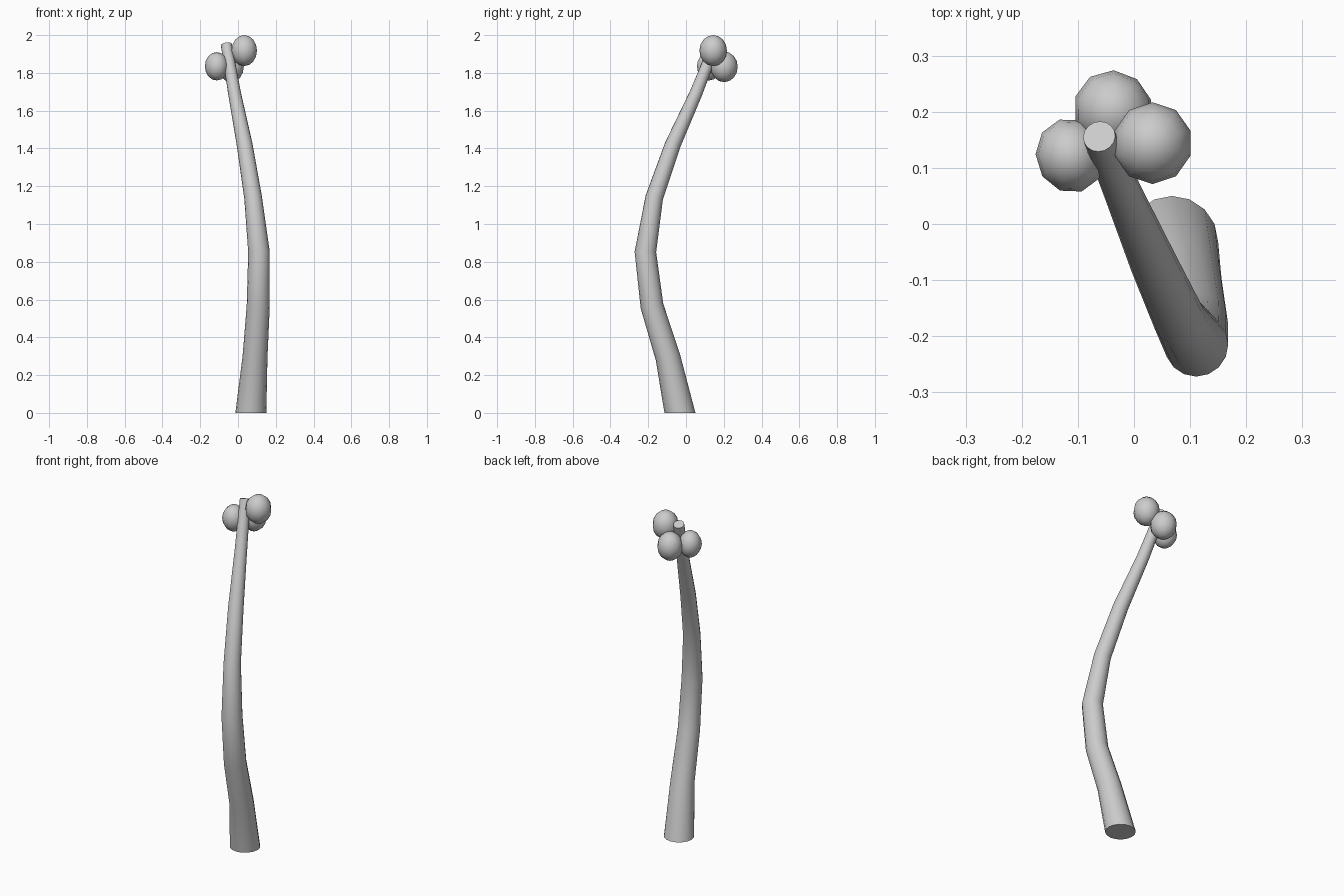
import bpy, bmesh, math
from mathutils import Vector

if "Cube" in bpy.data.objects:
    bpy.data.objects.remove(bpy.data.objects["Cube"])


def finish(name, bm, angle):
    bmesh.ops.recalc_face_normals(bm, faces=bm.faces)
    mesh = bpy.data.meshes.new(name)
    bm.to_mesh(mesh)
    bm.free()
    obj = bpy.data.objects.new(name, mesh)
    bpy.context.collection.objects.link(obj)
    bpy.ops.object.select_all(action='DESELECT')
    obj.select_set(True)
    bpy.context.view_layer.objects.active = obj
    bpy.ops.object.shade_smooth_by_angle(angle=math.radians(angle))
    return obj


# Bent trunk: centre x, y, z and radius of each ring
path = [
    (0.068, -0.032, 0.0, 0.082),
    (0.090, -0.096, 0.295, 0.066),
    (0.107, -0.180, 0.565, 0.061),
    (0.111, -0.215, 0.852, 0.057),
    (0.080, -0.168, 1.140, 0.047),
    (0.035, -0.070, 1.420, 0.042),
    (-0.018, 0.052, 1.690, 0.034),
    (-0.062, 0.156, 1.950, 0.029),
]
SIDES = 16
points = [Vector(p[:3]) for p in path]
bm = bmesh.new()
rings = []
for i, p in enumerate(points):
    # The base ring lies flat, the others follow the bend
    if i == 0:
        tangent = Vector((0, 0, 1))
    else:
        tangent = (points[min(i + 1, len(points) - 1)] - points[i - 1]).normalized()
    side = Vector((0, 1, 0)).cross(tangent).normalized()
    up = tangent.cross(side)
    ring = []
    for k in range(SIDES):
        a = 2 * math.pi * k / SIDES
        ring.append(bm.verts.new(p + path[i][3] * (math.cos(a) * side + math.sin(a) * up)))
    rings.append(ring)
for lower, upper in zip(rings, rings[1:]):
    for k in range(SIDES):
        n = (k + 1) % SIDES
        bm.faces.new((lower[k], lower[n], upper[n], upper[k]))
bm.faces.new(rings[0][::-1])
bm.faces.new(rings[-1])
finish("trunk", bm, 60)

# Three low-poly nuts around the crown: centre, radii
nuts = [
    ((0.033, 0.144, 1.918), (0.071, 0.073, 0.082)),
    ((-0.113, 0.122, 1.835), (0.062, 0.067, 0.075)),
    ((-0.037, 0.202, 1.832), (0.070, 0.073, 0.081)),
]
for n, (centre, radii) in enumerate(nuts):
    bm = bmesh.new()
    bmesh.ops.create_uvsphere(bm, u_segments=10, v_segments=8, radius=1)
    bmesh.ops.scale(bm, vec=radii, verts=bm.verts)
    nut = finish(f"nut_{n + 1}", bm, 60)
    nut.location = centre
    nut.rotation_euler = (0, 0, 0.3 * n)
